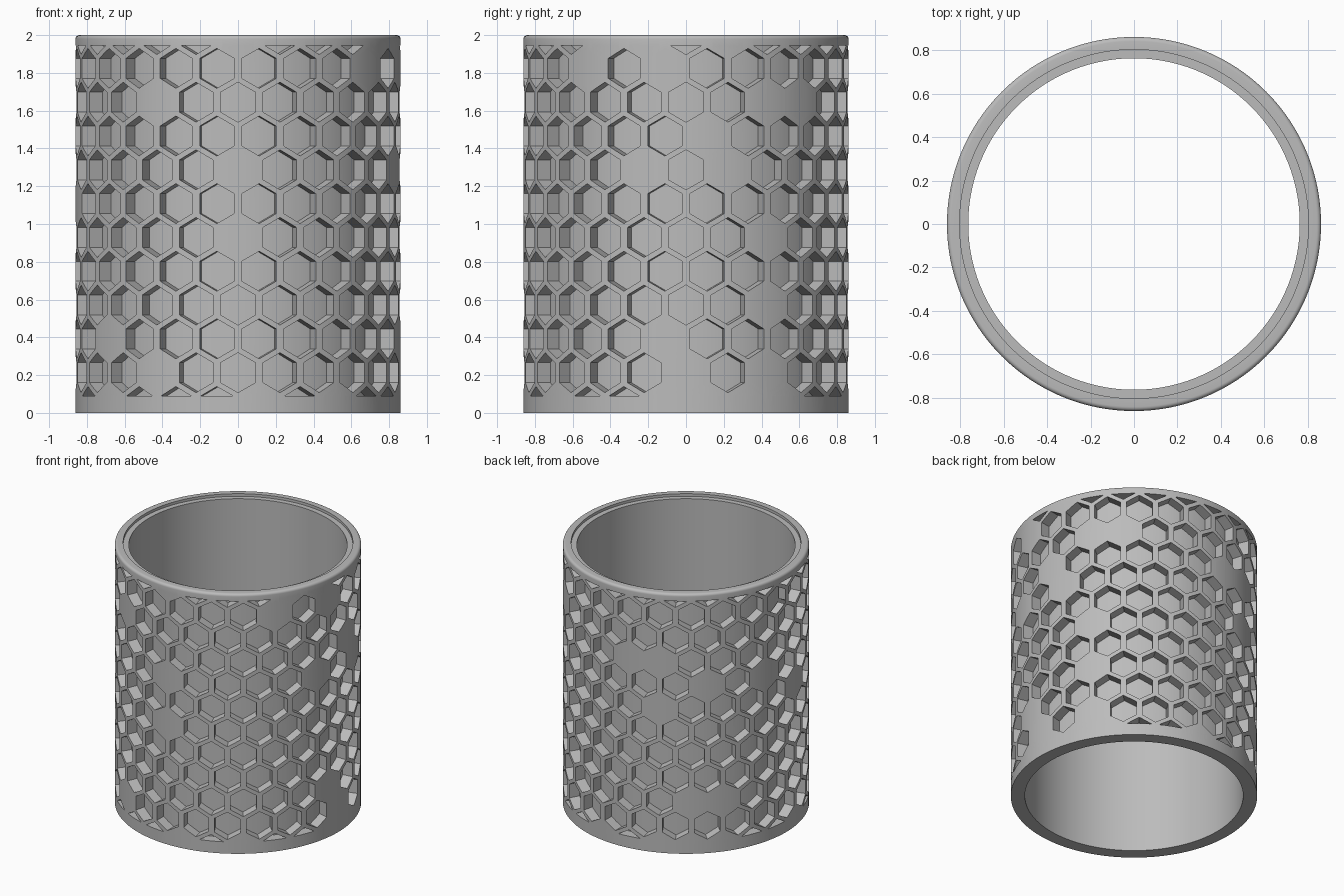
import bpy, bmesh, math
from mathutils import Matrix, Vector

if "Cube" in bpy.data.objects:
    bpy.data.objects.remove(bpy.data.objects["Cube"])

R_OUT, R_IN, R_FLOOR = 0.86, 0.762, 0.782
CELLS, SEGS = 24, 192
Z_LOW, Z_HIGH = 0.09, 1.945

gray = bpy.data.materials.new("plain gray")
gray.diffuse_color = (0.5, 0.5, 0.5, 1)
gray.use_nodes = True
gray.node_tree.nodes["Principled BSDF"].inputs["Base Color"].default_value = gray.diffuse_color


def make_object(name, bm):
    bmesh.ops.recalc_face_normals(bm, faces=bm.faces)
    mesh = bpy.data.meshes.new(name)
    bm.to_mesh(mesh)
    bm.free()
    mesh.materials.append(gray)
    obj = bpy.data.objects.new(name, mesh)
    bpy.context.collection.objects.link(obj)
    return obj


def lathe(name, profile):
    """Spin a closed (radius, z) profile around the z axis."""
    bm = bmesh.new()
    rings = []
    for i in range(SEGS):
        a = 2 * math.pi * i / SEGS
        rings.append([bm.verts.new((r * math.cos(a), r * math.sin(a), z)) for r, z in profile])
    n = len(profile)
    for i in range(SEGS):
        p, q = rings[i], rings[(i + 1) % SEGS]
        for j in range(n):
            k = (j + 1) % n
            bm.faces.new((p[j], q[j], q[k], p[k]))
    return make_object(name, bm)


def apply_boolean(target, tool, operation):
    mod = target.modifiers.new("cut", 'BOOLEAN')
    mod.object, mod.operation, mod.solver = tool, operation, 'EXACT'
    bpy.ops.object.select_all(action='DESELECT')
    bpy.context.view_layer.objects.active = target
    target.select_set(True)
    bpy.ops.object.modifier_apply(modifier=mod.name)


# Tube body with a rounded top edge and a small step inside the rim
b = 0.02
rounded = [(R_OUT - b + b * math.cos(t), 2 - b + b * math.sin(t))
           for t in (math.pi / 2 * i / 5 for i in range(6))]
body = lathe("honeycomb_sleeve",
             [(R_IN, 0), (R_OUT, 0)] + rounded + [(0.802, 2), (0.802, 1.98), (R_IN, 1.98)])

# Radial hexagonal prisms in staggered rows
bm = bmesh.new()
hex_radius = 0.1055
for row in range(-2, 10):
    z = 1.645 - 0.179 * row
    for c in range(CELLS):
        a = 2 * math.pi * (c + 0.5 * (row % 2)) / CELLS
        turn = Matrix.Rotation(a, 3, 'Z')
        loops = []
        for r in (0.74, 0.95):
            loops.append([bm.verts.new(turn @ Vector((
                r, hex_radius * math.sin(math.pi * s / 3),
                z + hex_radius * math.cos(math.pi * s / 3)))) for s in range(6)])
        inner, outer = loops
        bm.faces.new(inner[::-1])
        bm.faces.new(outer)
        for s in range(6):
            t = (s + 1) % 6
            bm.faces.new((inner[s], inner[t], outer[t], outer[s]))
cells = make_object("cell_cutter", bm)

# Limit the cells to the band between the rims, with a curved floor
shell = lathe("cell_limit", [(R_FLOOR, Z_LOW), (0.93, Z_LOW), (0.93, Z_HIGH), (R_FLOOR, Z_HIGH)])
apply_boolean(cells, shell, 'INTERSECT')
apply_boolean(body, cells, 'DIFFERENCE')

for helper in (cells, shell):
    bpy.data.objects.remove(helper)

# Smooth curved surfaces with sharp cell edges
bpy.ops.object.select_all(action='DESELECT')
bpy.context.view_layer.objects.active = body
body.select_set(True)
bpy.ops.object.shade_smooth_by_angle(angle=math.radians(30))
